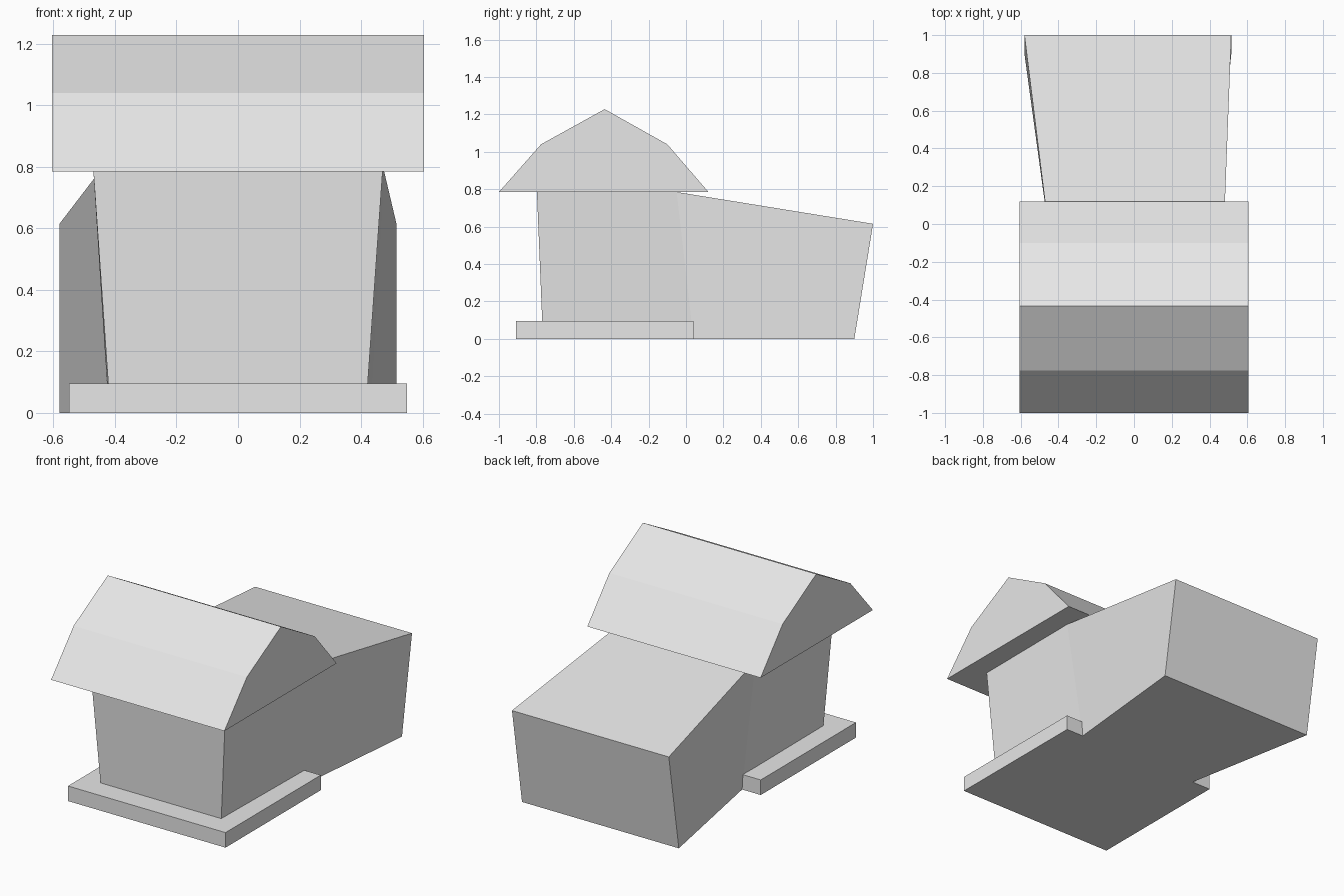
import bpy
import bmesh

cube = bpy.data.objects.get("Cube")
if cube:
    bpy.data.objects.remove(cube, do_unlink=True)

grey = bpy.data.materials.new("light_grey")
grey.use_nodes = True
GREY = (0.8, 0.8, 0.8, 1)
grey.diffuse_color = GREY
grey.node_tree.nodes["Principled BSDF"].inputs["Base Color"].default_value = GREY


def loft(name, sections):
    """Skin a row of matching outlines into a closed solid."""
    bm = bmesh.new()
    rings = [[bm.verts.new(p) for p in s] for s in sections]
    for a, b in zip(rings, rings[1:]):
        for i in range(len(a)):
            j = (i + 1) % len(a)
            bm.faces.new((a[i], a[j], b[j], b[i]))
    bm.faces.new(rings[0])
    bm.faces.new(rings[-1])
    bmesh.ops.recalc_face_normals(bm, faces=bm.faces)
    mesh = bpy.data.meshes.new(name)
    bm.to_mesh(mesh)
    bm.free()
    mesh.materials.append(grey)
    obj = bpy.data.objects.new(name, mesh)
    bpy.context.collection.objects.link(obj)
    return obj


def wall_section(bottom, top):
    """Outline across the building; each end is (left x, right x, y, z)."""
    (a, b, y, z), (c, d, v, w) = bottom, top
    return [(a, y, z), (b, y, z), (d, v, w), (c, v, w)]


# Flared walls: front house running into the sloped rear extension
front = wall_section((-0.415, 0.415, -0.765, 0), (-0.47, 0.47, -0.797, 0.785))
middle = wall_section((-0.42, 0.43, 0.04, 0), (-0.45, 0.475, -0.05, 0.785))
back = wall_section((-0.58, 0.515, 0.90, 0), (-0.58, 0.515, 1.0, 0.615))
loft("walls", [front, middle, back])

# Flat plinth under the front house
plinth = [(-0.91, 0), (0.04, 0), (0.04, 0.095), (-0.91, 0.095)]
loft("plinth", [[(x, y, z) for y, z in plinth] for x in (-0.55, 0.55)])

# Barn roof with two pitches on each side
gable = [(-1.0, 0.785), (-0.775, 1.04), (-0.435, 1.228), (-0.10, 1.04), (0.12, 0.785)]
loft("roof", [[(x, y, z) for y, z in gable] for x in (-0.605, 0.605)])
